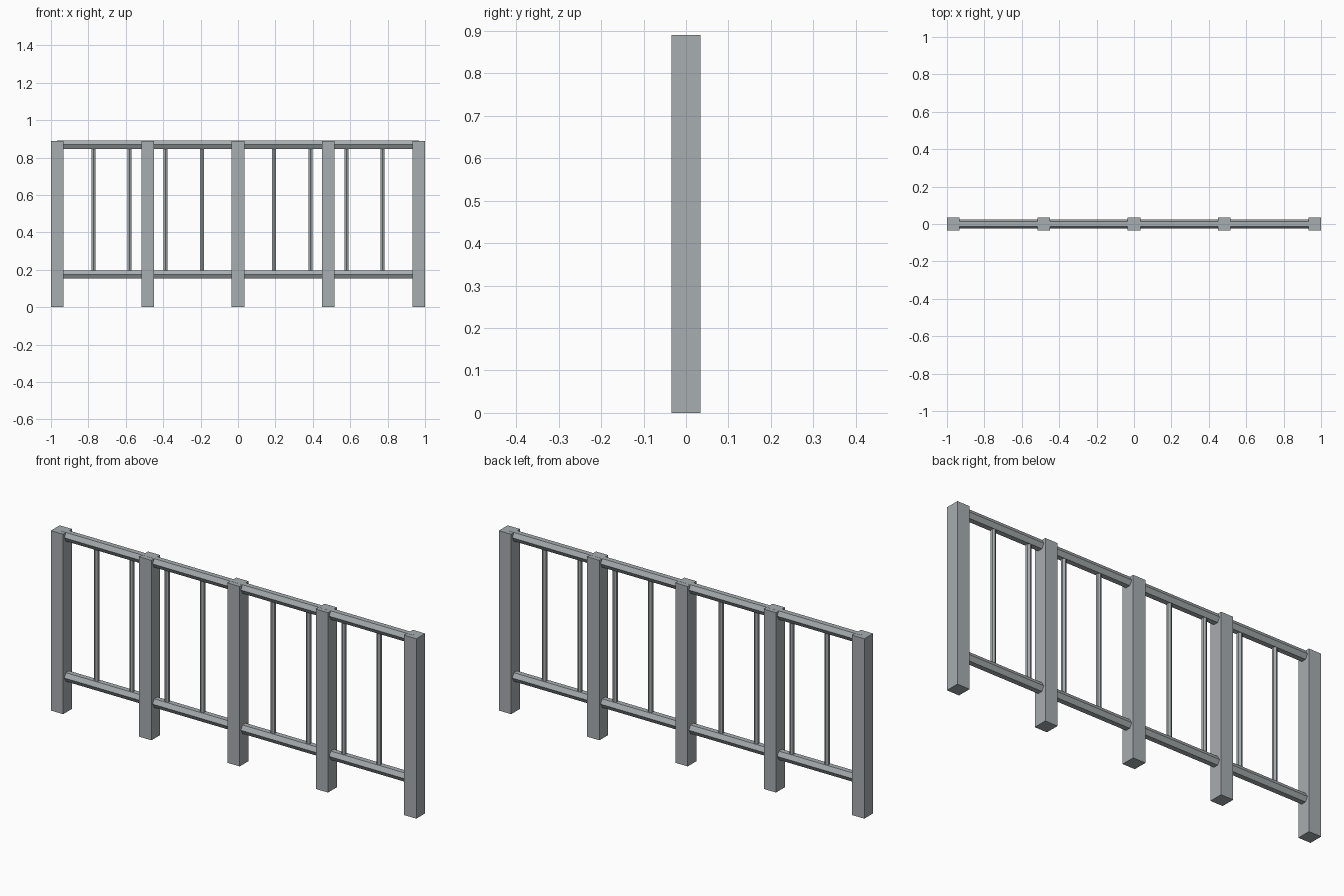
import bpy
from math import pi

if "Cube" in bpy.data.objects:
    bpy.data.objects.remove(bpy.data.objects["Cube"])

POST_W, POST_D, POST_H = 0.067, 0.069, 0.89
END = 1 - POST_W / 2          # centre of the end posts
RAIL_R, ROD_R = 0.025, 0.012
LOW_Z, TOP_Z = 0.175, 0.8688  # rail centres

# Blue-grey painted metal
paint = bpy.data.materials.new("grey_paint")
paint.diffuse_color = (0.385, 0.42, 0.434, 1)
paint.use_nodes = True
paint.node_tree.nodes["Principled BSDF"].inputs["Base Color"].default_value = paint.diffuse_color


def finish(name):
    ob = bpy.context.object
    ob.name = name
    ob.data.materials.append(paint)
    return ob


def post(name, x):
    bpy.ops.mesh.primitive_cube_add(size=1, location=(x, 0, POST_H / 2))
    finish(name).dimensions = (POST_W, POST_D, POST_H)


def hex_bar(name, radius, length, loc, rot=(0, 0, 0)):
    bpy.ops.mesh.primitive_cylinder_add(vertices=6, radius=radius, depth=length,
                                        location=loc, rotation=rot)
    finish(name)


# Square posts
for i in range(5):
    post(f"post_{i + 1}", END * (i - 2) / 2)

# Hexagonal rails running between the end post centres
for name, z in (("bottom_rail", LOW_Z), ("top_rail", TOP_Z)):
    hex_bar(name, RAIL_R, 2 * END, (0, 0, z), (0, pi / 2, 0))

# Thin balusters, evenly spaced (the middle one falls inside the centre post)
for i in range(1, 10):
    if i != 5:
        hex_bar(f"baluster_{i}", ROD_R, TOP_Z - LOW_Z,
                (END * (i - 5) / 5, 0, (TOP_Z + LOW_Z) / 2))
